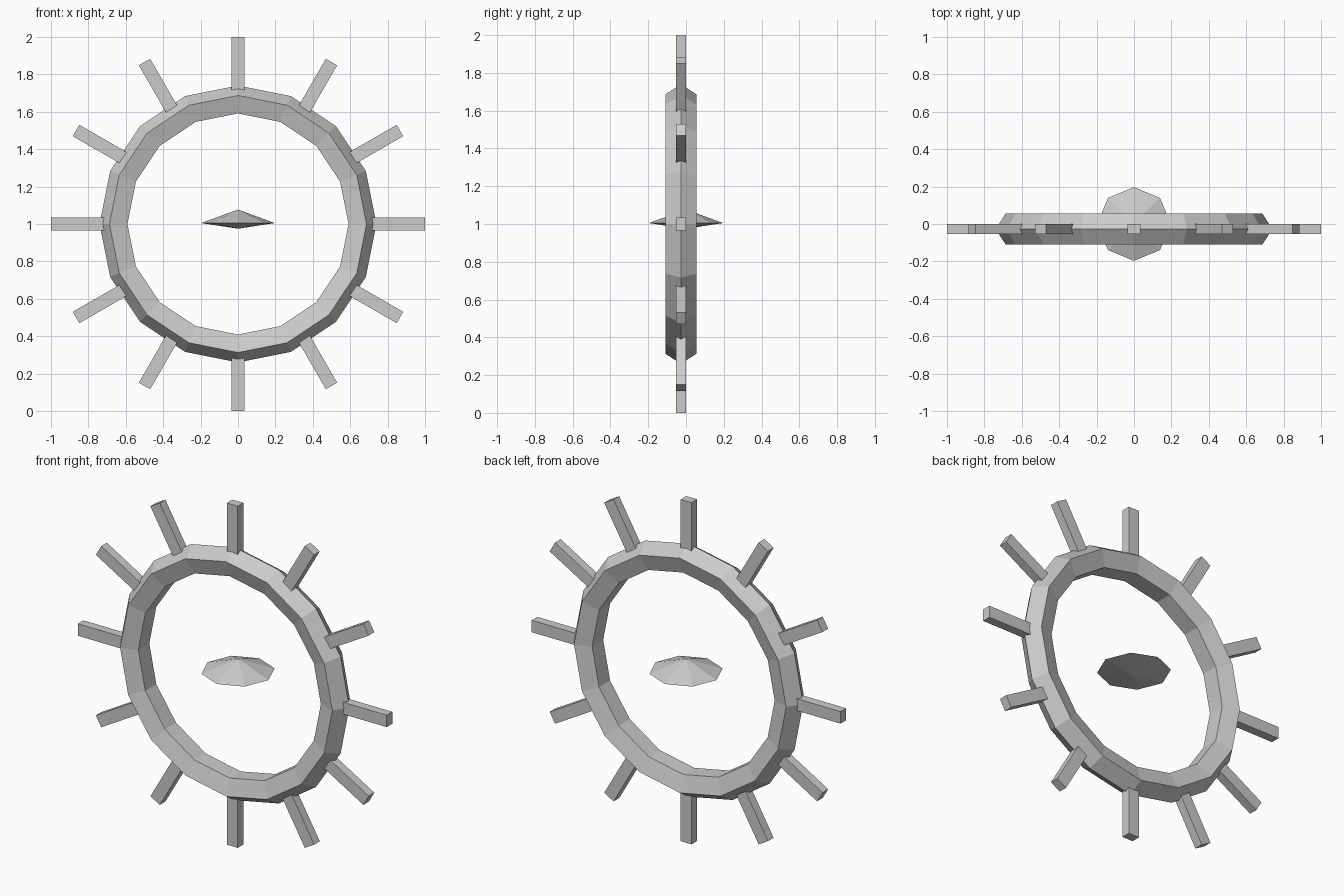
import bpy, bmesh
from math import cos, sin, pi
from mathutils import Matrix, Vector

if "Cube" in bpy.data.objects:
    bpy.data.objects.remove(bpy.data.objects["Cube"], do_unlink=True)

CENTRE = Vector((0, 0, 1))
RING_Y = -0.027  # the wheel sits slightly forward of the centre gem

grey = bpy.data.materials.new("plain grey")
grey.use_nodes = True
colour = (0.6, 0.6, 0.6, 1)
grey.diffuse_color = colour
grey.node_tree.nodes["Principled BSDF"].inputs["Base Color"].default_value = colour


def finish(bm, name):
    bmesh.ops.recalc_face_normals(bm, faces=bm.faces)
    mesh = bpy.data.meshes.new(name)
    bm.to_mesh(mesh)
    bm.free()
    mesh.materials.append(grey)
    obj = bpy.data.objects.new(name, mesh)
    obj.location = CENTRE
    bpy.context.collection.objects.link(obj)
    return obj


# Ring: five-sided section turned around the y axis in sixteen steps
section = [(0.74, 0), (0.687, 0.082), (0.591, 0.051), (0.591, -0.051), (0.687, -0.082)]
bm = bmesh.new()
verts = [bm.verts.new((r, RING_Y + y, 0)) for r, y in section]
edges = [bm.edges.new((verts[i - 1], verts[i])) for i in range(len(verts))]
bmesh.ops.spin(bm, geom=verts + edges, cent=(0, 0, 0), axis=(0, 1, 0),
               angle=2 * pi, steps=16, use_merge=True)
bmesh.ops.remove_doubles(bm, verts=bm.verts, dist=0.0001)
finish(bm, "ring")

# Spokes: twelve square bars pointing outwards from the ring
inner, outer = 0.70, 1.0
for i in range(12):
    bm = bmesh.new()
    place = (Matrix.Rotation(i * pi / 6, 4, 'Y')
             @ Matrix.Translation((0, RING_Y, (inner + outer) / 2))
             @ Matrix.Diagonal((0.07, 0.052, outer - inner, 1)))
    bmesh.ops.create_cube(bm, size=1, matrix=place)
    finish(bm, f"spoke_{i + 1}")

# Gem: eight-sided flat double pyramid floating in the middle
bm = bmesh.new()
rim = [bm.verts.new((0.197 * cos(i * pi / 4), 0.197 * sin(i * pi / 4), 0.005)) for i in range(8)]
for tip_z in (0.077, -0.025):
    tip = bm.verts.new((0, 0, tip_z))
    for i in range(8):
        bm.faces.new((rim[i - 1], rim[i], tip))
finish(bm, "centre_gem")
